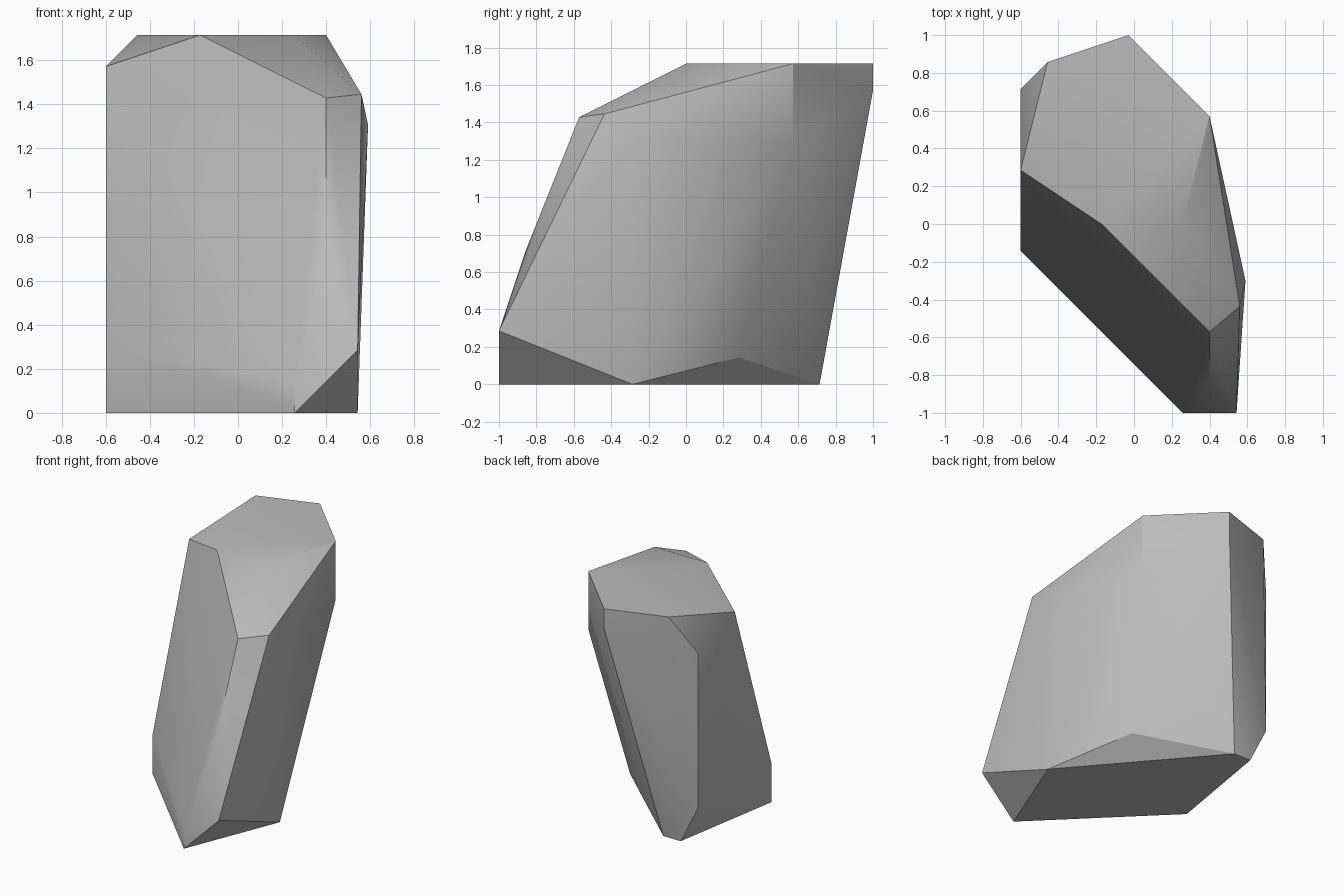
import bpy
import bmesh
import math
from mathutils import Vector

# Remove the default cube only
default_cube = bpy.data.objects.get("Cube")
if default_cube is not None:
    bpy.data.objects.remove(default_cube, do_unlink=True)

STEP = 1 / 7          # corners sit on a regular lattice
LEFT_EDGE = -0.6      # x position of lattice column zero


def make_material(name, colour):
    material = bpy.data.materials.new(name)
    material.use_nodes = True
    material.diffuse_color = colour
    shader = material.node_tree.nodes["Principled BSDF"]
    shader.inputs["Base Color"].default_value = colour
    shader.inputs["Roughness"].default_value = 0.9
    return material


def make_hull(name, corners, material):
    """Wrap a convex faceted solid around lattice corners."""
    bm = bmesh.new()
    for column, row, level in corners:
        place = Vector((LEFT_EDGE + column * STEP, row * STEP, level * STEP))
        bm.verts.new(place)
    hull = bmesh.ops.convex_hull(bm, input=bm.verts[:])
    loose = {item for key in ("geom_interior", "geom_unused")
             for item in hull[key] if isinstance(item, bmesh.types.BMVert)}
    bmesh.ops.delete(bm, geom=list(loose), context="VERTS")
    # Merge coplanar triangles into clean facets
    bmesh.ops.dissolve_limit(bm, angle_limit=math.radians(1),
                             verts=bm.verts[:], edges=bm.edges[:])
    bmesh.ops.recalc_face_normals(bm, faces=bm.faces[:])
    mesh = bpy.data.meshes.new(name)
    bm.to_mesh(mesh)
    bm.free()
    mesh.materials.append(material)
    rock = bpy.data.objects.new(name, mesh)
    bpy.context.collection.objects.link(rock)
    return rock


# Flat crown
crown = [(1, 6, 12), (4, 7, 12), (7, 4, 12), (6, 0, 12), (3, 0, 12)]

# Chamfered shoulders under the crown
shoulders = [(0, 2, 11), (0, 5, 10), (4, 7, 11), (7, 4, 9),
             (7, -4, 10), (8.12, -3.05, 10.12), (8.33, -2.1, 9.15)]

# Leaning lower flanks
flanks = [(7, -6, 5), (8, -7, 2), (6, -7, 1), (0, -1, 2),
          (0, 5, 2), (6, 2, 1)]

# Base resting on the ground
base = [(0, -1, 0), (6, -7, 0), (8, -2, 0), (2, 5, 0), (1, 5, 0)]

stone = make_material("grey stone", (0.5, 0.5, 0.5, 1))
boulder = make_hull("boulder", crown + shoulders + flanks + base, stone)

# Soft shading over shallow creases, crisp main edges
bpy.ops.object.select_all(action="DESELECT")
boulder.select_set(True)
bpy.context.view_layer.objects.active = boulder
bpy.ops.object.shade_smooth_by_angle(angle=math.radians(30))
